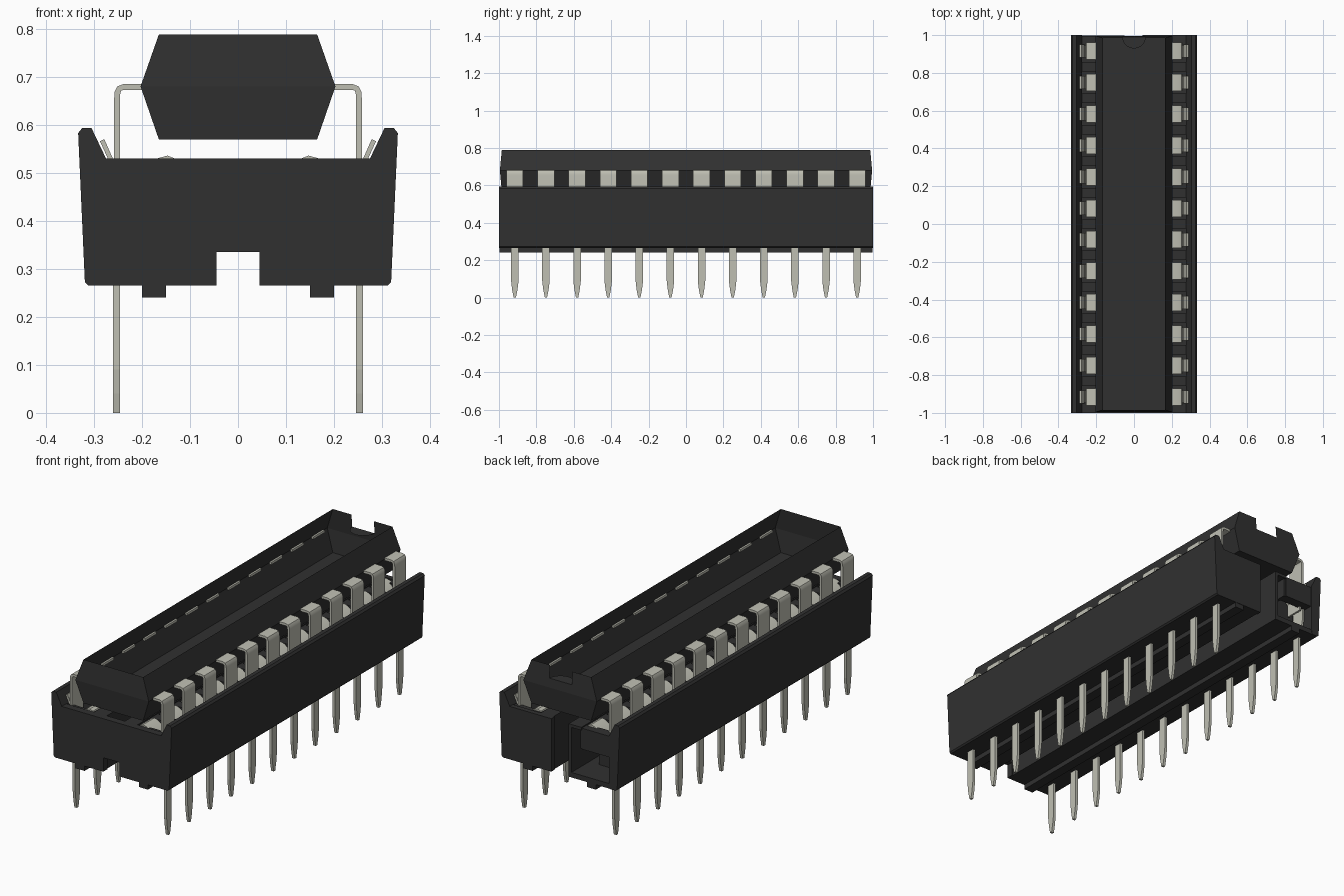
import bpy, bmesh, math

if "Cube" in bpy.data.objects:
    bpy.data.objects.remove(bpy.data.objects["Cube"])

PITCH, COUNT = 0.1664, 12
ROWS = [(i - (COUNT - 1) / 2) * PITCH for i in range(COUNT)]


def material(name, rgb):
    m = bpy.data.materials.new(name)
    m.diffuse_color = (*rgb, 1)
    m.use_nodes = True
    m.node_tree.nodes["Principled BSDF"].inputs["Base Color"].default_value = m.diffuse_color
    return m


BLACK = material("black plastic", (0.03, 0.03, 0.03))
METAL = material("tin metal", (0.52, 0.52, 0.45))


def prism(bm, pts, a, b, axis="y", side=1):
    """Extrude a closed profile along y (points x,z) or along x (points y,z)."""
    def place(p, t):
        return (side * p[0], t, p[1]) if axis == "y" else (side * t, p[0], p[1])
    lo = [bm.verts.new(place(p, a)) for p in pts]
    hi = [bm.verts.new(place(p, b)) for p in pts]
    bm.faces.new(lo)
    bm.faces.new(hi[::-1])
    n = len(pts)
    for i in range(n):
        j = (i + 1) % n
        bm.faces.new((lo[i], hi[i], hi[j], lo[j]))


def rect(x0, x1, z0, z1):
    return [(x0, z0), (x1, z0), (x1, z1), (x0, z1)]


def strip(path, t):
    """Closed outline of a bent sheet with thickness t."""
    left, right = [], []
    for i, (x, z) in enumerate(path):
        x0, z0 = path[max(i - 1, 0)]
        x1, z1 = path[min(i + 1, len(path) - 1)]
        d = math.hypot(x1 - x0, z1 - z0)
        nx, nz = -(z1 - z0) / d * t / 2, (x1 - x0) / d * t / 2
        left.append((x + nx, z + nz))
        right.append((x - nx, z - nz))
    return left + right[::-1]


def finish(bm, name, mat, smooth=False):
    bmesh.ops.recalc_face_normals(bm, faces=bm.faces)
    me = bpy.data.meshes.new(name)
    bm.to_mesh(me)
    bm.free()
    me.materials.append(mat)
    ob = bpy.data.objects.new(name, me)
    bpy.context.collection.objects.link(ob)
    if smooth:
        bpy.context.view_layer.objects.active = ob
        ob.select_set(True)
        bpy.ops.object.shade_smooth_by_angle(angle=math.radians(35))
        ob.select_set(False)
    return ob


# Socket side walls with slanted lead-in rims
bm = bmesh.new()
wall = [(0.28, 0.265), (0.312, 0.265), (0.319, 0.272), (0.333, 0.583),
        (0.325, 0.593), (0.305, 0.593), (0.275, 0.53), (0.275, 0.29)]
for s in (1, -1):
    prism(bm, wall, -1, 1, side=s)
finish(bm, "socket_side_walls", BLACK)

# Socket floors, inner walls, top ledges and long standoff rails
bm = bmesh.new()
for s in (1, -1):
    for r in (rect(0.05, 0.285, 0.265, 0.29), rect(0.05, 0.065, 0.285, 0.53),
              rect(0.06, 0.12, 0.515, 0.53), rect(0.15, 0.2, 0.24, 0.27)):
        prism(bm, r, -0.998, 0.998, side=s)
finish(bm, "socket_rails", BLACK)

# Dividers between the contact pockets
bm = bmesh.new()
for s in (1, -1):
    for i in range(COUNT + 1):
        y = (i - COUNT / 2) * PITCH
        y = max(-0.97, min(0.97, y))
        z = 0.42 if i == COUNT else 0.285
        prism(bm, rect(0.12, 0.29, z, 0.525), y - 0.025, y + 0.025, side=s)
    prism(bm, rect(0.11, 0.125, 0.42, 0.525), -0.99, 0.99, side=s)
finish(bm, "socket_dividers", BLACK)

# Front end wall with a bottom notch; rear wall closes one side only
bm = bmesh.new()
front = [(-0.312, 0.265), (-0.045, 0.265), (-0.045, 0.335), (0.045, 0.335),
         (0.045, 0.265), (0.312, 0.265), (0.319, 0.272), (0.33, 0.53),
         (-0.33, 0.53), (-0.319, 0.272)]
prism(bm, front, -1, -0.965)
rear = [(0.045, 0.265), (0.312, 0.265), (0.319, 0.272), (0.33, 0.53), (0.045, 0.53)]
prism(bm, rear, 0.975, 1)
finish(bm, "socket_end_walls", BLACK)

# Chip package: faceted shell, open on top, with a notch at the rear
bm = bmesh.new()
rings = []
for z, hx, hy in ((0.57, 0.165, 0.985), (0.68, 0.203, 0.995), (0.788, 0.165, 0.985)):
    rings.append([bm.verts.new((x * hx, y * hy, z))
                  for x, y in ((-1, -1), (1, -1), (1, 1), (-1, 1))])
bm.faces.new(rings[0][::-1])
NR, NZ, NY = 0.062, 0.725, 0.991
for k in range(2):
    for i in range(4):
        j = (i + 1) % 4
        a, b, c, d = rings[k][i], rings[k][j], rings[k + 1][j], rings[k + 1][i]
        if k == 1 and i == 2:
            cut = [bm.verts.new(p) for p in ((-NR, 0.985, 0.788), (-NR, NY, NZ),
                                             (NR, NY, NZ), (NR, 0.985, 0.788))]
            bm.faces.new([a, b, c] + cut + [d])
            # Half-round notch floor
            arc = [bm.verts.new((NR * math.cos(t), NY - NR * math.sin(t), NZ))
                   for t in [math.pi * n / 12 for n in range(1, 12)]]
            bm.faces.new([cut[2]] + arc + [cut[1]])
        else:
            bm.faces.new((a, b, c, d))
finish(bm, "chip_package", BLACK)

# Chip leads: bent strips leaving the package and dropping into the pockets
bm = bmesh.new()
lead = strip([(0.192, 0.679), (0.238, 0.679), (0.247, 0.676), (0.251, 0.668),
              (0.252, 0.655), (0.252, 0.44)], 0.012)
for s in (1, -1):
    for y in ROWS:
        prism(bm, lead, y - 0.045, y + 0.045, side=s)
finish(bm, "chip_leads", METAL, True)

# Spring contacts: slanted outer tab and arched inner leaf
bm = bmesh.new()
tab = strip([(0.283, 0.568), (0.266, 0.53), (0.264, 0.36), (0.254, 0.29)], 0.01)
leaf = strip([(0.126, 0.44), (0.126, 0.51), (0.134, 0.526), (0.147, 0.531),
              (0.165, 0.526), (0.2, 0.5), (0.236, 0.465), (0.238, 0.4)], 0.01)
for s in (1, -1):
    for y in ROWS:
        prism(bm, tab, y - 0.035, y + 0.035, side=s)
        prism(bm, leaf, y - 0.045, y + 0.045, side=s)
finish(bm, "socket_contacts", METAL, True)

# Socket pins with tapered tips
bm = bmesh.new()
for s in (1, -1):
    for y in ROWS:
        pin = [(y - 0.006, 0), (y + 0.006, 0), (y + 0.014, 0.04), (y + 0.02, 0.09),
               (y + 0.02, 0.3), (y - 0.02, 0.3), (y - 0.02, 0.09), (y - 0.014, 0.04)]
        prism(bm, pin, 0.246, 0.26, axis="x", side=s)
finish(bm, "socket_pins", METAL)
